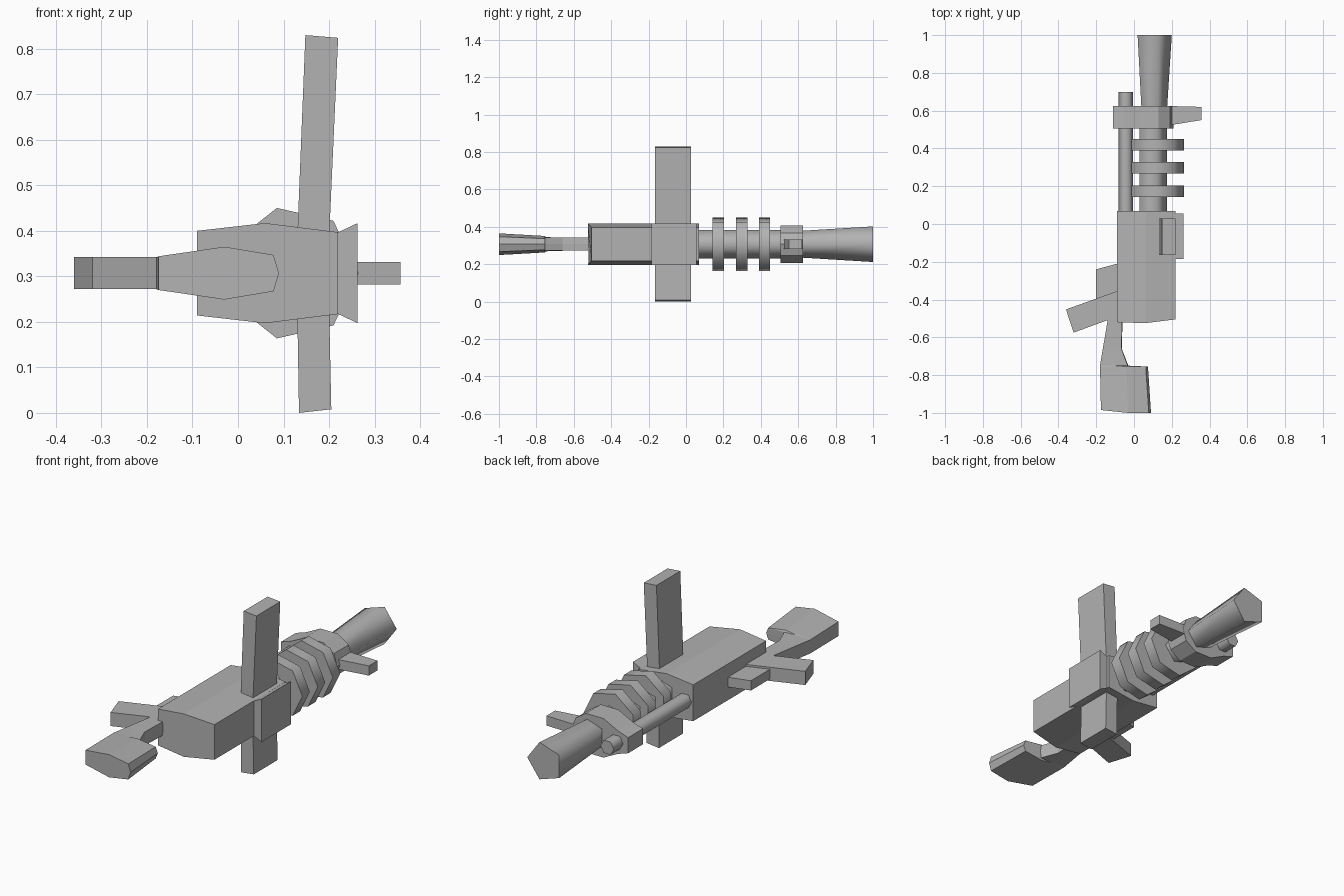
import bpy, bmesh, math
from mathutils import Vector

if "Cube" in bpy.data.objects:
    bpy.data.objects.remove(bpy.data.objects["Cube"], do_unlink=True)

MID = 0.307  # height of the long axis

grey = bpy.data.materials.new("plain_grey")
grey.use_nodes = True
grey.diffuse_color = (0.45, 0.45, 0.45, 1)
grey.node_tree.nodes["Principled BSDF"].inputs["Base Color"].default_value = grey.diffuse_color


def loft(name, sections, smooth=False):
    """Skin equal-length closed loops and cap both ends."""
    bm = bmesh.new()
    loops = [[bm.verts.new(p) for p in s] for s in sections]
    n = len(loops[0])
    for a, b in zip(loops, loops[1:]):
        for i in range(n):
            j = (i + 1) % n
            bm.faces.new((a[i], a[j], b[j], b[i]))
    bm.faces.new(loops[0])
    bm.faces.new(loops[-1])
    bmesh.ops.recalc_face_normals(bm, faces=bm.faces)
    mesh = bpy.data.meshes.new(name)
    bm.to_mesh(mesh)
    bm.free()
    mesh.materials.append(grey)
    obj = bpy.data.objects.new(name, mesh)
    bpy.context.collection.objects.link(obj)
    if smooth:
        bpy.ops.object.select_all(action='DESELECT')
        obj.select_set(True)
        bpy.context.view_layer.objects.active = obj
        bpy.ops.object.shade_smooth_by_angle(angle=math.radians(80))
    return obj


def ring(sides, x, y, r, start=0):
    """Regular polygon facing along y."""
    angles = [start + math.tau * i / sides for i in range(sides)]
    return [(x + r * math.cos(a), y, MID + r * math.sin(a)) for a in angles]


def slab(name, outline, half):
    """Plan outline given a thickness around the long axis."""
    return loft(name, [[(x, y, MID + s * half) for x, y in outline] for s in (-1, 1)])


def mirrored(half_profile):
    """Mirror x, z-offset points across the long axis."""
    return half_profile + [(x, -z) for x, z in reversed(half_profile) if z]


# Receiver with gently crowned top and bottom and an angled front
profile = mirrored([(-0.09, 0.093), (0.06, 0.11), (0.22, 0.09)])
fronts = {-0.09: -0.52, 0.06: -0.525, 0.22: -0.505}
loft("receiver", [[(x, fronts[x], MID + z) for x, z in profile],
                  [(x, 0.07, MID + z) for x, z in profile]])

# Flared plate on the side of the receiver
loft("side_plate", [[(x, y, MID + s * h) for y, s in
                     ((-0.185, -1), (0.055, -1), (0.055, 1), (-0.185, 1))]
                    for x, h in ((0.21, 0.085), (0.263, 0.11))])

# Upper and lower slanted bars
for name, low, high in (("upper_bar", ((0.13, 0.38), (0.2, 0.38)), ((0.148, 0.83), (0.22, 0.824))),
                        ("lower_bar", ((0.134, 0), (0.205, 0.008)), ((0.13, 0.24), (0.2, 0.24)))):
    outline = low + high[::-1]
    loft(name, [[(x, y, z) for x, z in outline] for y in (-0.165, 0.028)])

# Barrel with flared muzzle
loft("barrel", [ring(5, 0.095, 0.05, 0.08), ring(5, 0.095, 0.6, 0.08)], True)
loft("muzzle", [ring(5, 0.1, 0.58, 0.073), ring(5, 0.1, 1, 0.1)], True)

# Cooling rings
for i, y in enumerate((0.173, 0.298, 0.42)):
    loft(f"cooling_ring_{i + 1}", [ring(7, 0.118, y + d, 0.147) for d in (-0.03, 0.03)], True)

# Side rod
loft("side_rod", [ring(6, -0.043, y, 0.038) for y in (0.05, 0.7)], True)

# Bracket joining barrel and rod, with a side handle
clamp = mirrored([(-0.11, 0.04), (-0.05, 0.06), (0.03, 0.1), (0.13, 0.1), (0.19, 0.06), (0.21, 0)])
loft("bracket", [[(x, y, MID + z) for x, z in clamp] for y in (0.505, 0.625)])
slab("side_handle", [(0.17, 0.52), (0.357, 0.55), (0.357, 0.62), (0.17, 0.625)], 0.025)

# Grip and trigger guard
slab("grip", [(-0.36, -0.452), (-0.32, -0.575), (-0.06, -0.48), (-0.06, -0.345)], 0.035)
slab("trigger_guard", [(-0.2, -0.24), (-0.2, -0.42), (-0.07, -0.42), (-0.07, -0.205)], 0.025)


def stock_section(y, left, middle, right, tip, h_left, h_mid, h_right):
    pts = mirrored([(left, h_left), (middle, h_mid), (right, h_right), (tip, 0)])
    skew = 0.015 if y < -0.9 else 0
    return [(x, y + (skew if x == left else 0), MID + z) for x, z in pts]


# Shoulder stock narrowing to a neck
loft("stock", [
    stock_section(-1, -0.175, -0.03, 0.078, 0.09, 0.037, 0.058, 0.04),
    stock_section(-0.755, -0.18, -0.04, 0.062, 0.074, 0.035, 0.044, 0.03),
    stock_section(-0.75, -0.18, -0.1, -0.033, -0.03, 0.035, 0.038, 0.035),
    stock_section(-0.66, -0.165, -0.11, -0.067, -0.065, 0.035, 0.035, 0.035),
    stock_section(-0.5, -0.138, -0.1, -0.062, -0.06, 0.035, 0.035, 0.035),
    stock_section(-0.4, -0.11, -0.09, -0.062, -0.06, 0.035, 0.035, 0.035),
])
